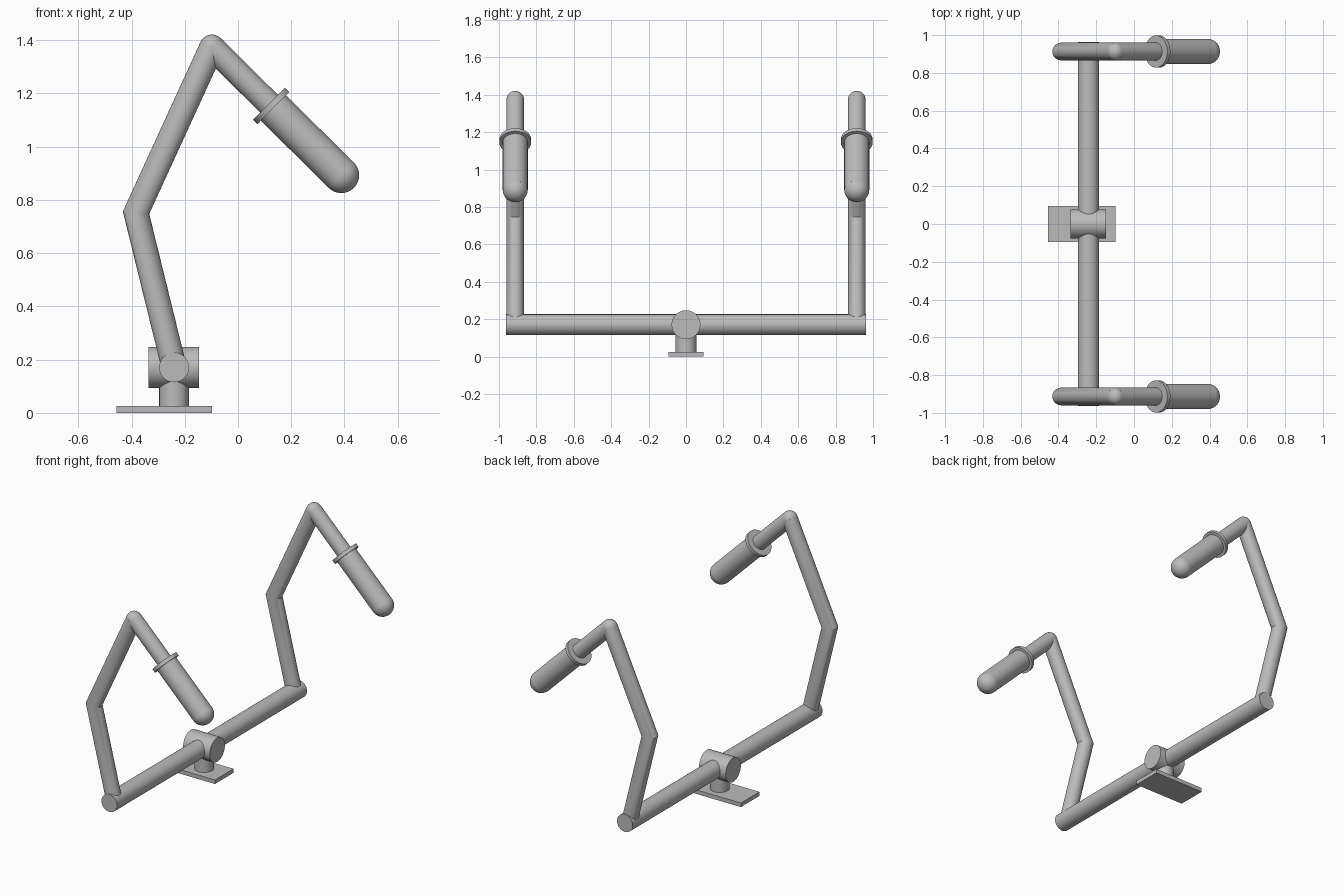
import bpy, bmesh, math
from mathutils import Vector, Matrix

if "Cube" in bpy.data.objects:
    bpy.data.objects.remove(bpy.data.objects["Cube"], do_unlink=True)

grey = bpy.data.materials.new("plain grey")
grey.use_nodes = True
colour = (0.5, 0.5, 0.5, 1)
grey.diffuse_color = colour
grey.node_tree.nodes["Principled BSDF"].inputs["Base Color"].default_value = colour

SIDES = 48


def finish(bm, name, smooth=True):
    bmesh.ops.recalc_face_normals(bm, faces=bm.faces)
    mesh = bpy.data.meshes.new(name)
    bm.to_mesh(mesh)
    bm.free()
    mesh.materials.append(grey)
    for face in mesh.polygons:
        face.use_smooth = smooth
    if smooth:
        mesh.set_sharp_from_angle(angle=math.radians(30))
    obj = bpy.data.objects.new(name, mesh)
    bpy.context.collection.objects.link(obj)
    return obj


def tube(name, path, radius):
    """Capped round tube along a polyline, mitred at its corners."""
    pts = [Vector(p) for p in path]
    dirs = [(b - a).normalized() for a, b in zip(pts, pts[1:])]
    bm = bmesh.new()
    rings = []
    for i, p in enumerate(pts):
        d = dirs[max(i - 1, 0)]
        plane = (d + dirs[min(i, len(dirs) - 1)]).normalized()
        side = d.orthogonal().normalized() if abs(d.y) > 0.9 else d.cross(Vector((0, 1, 0))).normalized()
        up = d.cross(side)
        ring = []
        for k in range(SIDES):
            a = math.tau * k / SIDES
            off = radius * (math.cos(a) * side + math.sin(a) * up)
            off -= d * (off.dot(plane) / d.dot(plane))
            ring.append(bm.verts.new(p + off))
        rings.append(ring)
    for r, s in zip(rings, rings[1:]):
        for k in range(SIDES):
            n = (k + 1) % SIDES
            bm.faces.new((r[k], r[n], s[n], s[k]))
    bm.faces.new(rings[0])
    bm.faces.new(rings[-1])
    return finish(bm, name)


def ball(name, centre, radius):
    bm = bmesh.new()
    bmesh.ops.create_uvsphere(bm, u_segments=SIDES, v_segments=24, radius=radius,
                              matrix=Matrix.Translation(centre))
    return finish(bm, name)


# Base: plate, post, hub and the long crossbar
bm = bmesh.new()
bmesh.ops.create_cube(bm, size=1, matrix=Matrix.Translation((-0.277, 0, 0.013))
                      @ Matrix.Diagonal((0.358, 0.188, 0.026, 1)))
finish(bm, "base_plate", smooth=False)

BAR_X, BAR_Z = -0.24, 0.171
tube("post", [(BAR_X, 0, 0.02), (BAR_X, 0, BAR_Z)], 0.056)
tube("hub", [(-0.336, 0, BAR_Z), (-0.147, 0, BAR_Z)], 0.077)
tube("crossbar", [(BAR_X, -0.963, BAR_Z), (BAR_X, 0.963, BAR_Z)], 0.056)

# Bent arms with a collar and a rounded grip, one at each end
slope = Vector((1, 0, -0.99)).normalized()
for side, y in (("front", -0.913), ("back", 0.913)):
    apex = Vector((-0.098, y, 1.374))
    tip = apex + slope * 0.684
    collar = apex + slope * 0.302
    tube(side + "_arm", [(BAR_X, y, BAR_Z), (-0.383, y, 0.752), apex], 0.047)
    ball(side + "_arm_joint", apex, 0.047)
    tube(side + "_forearm", [apex, collar], 0.047)
    tube(side + "_collar", [collar, collar + slope * 0.023], 0.085)
    tube(side + "_grip", [collar, tip], 0.067)
    ball(side + "_grip_end", tip, 0.067)
